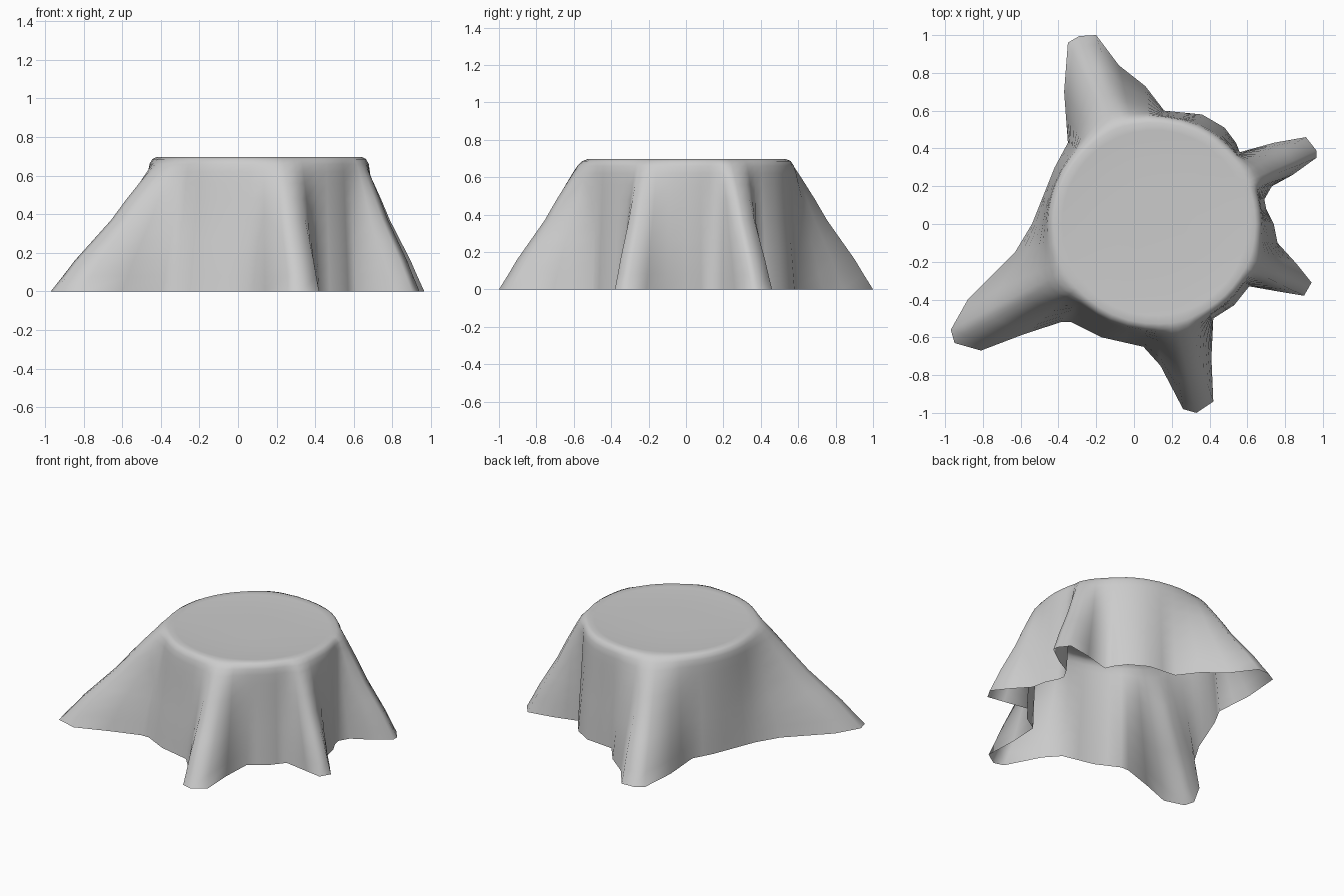
import bpy, bmesh, math

if "Cube" in bpy.data.objects:
    bpy.data.objects.remove(bpy.data.objects["Cube"])

# hem outline on the ground, counter-clockwise from the right-front fold
HEM = [(.94, -.31), (.86, -.21), (.76, -.10), (.74, 0), (.70, .08), (.69, .13),
       (.73, .20), (.84, .26), (.965, .35), (.965, .39), (.91, .46), (.74, .43),
       (.56, .38), (.54, .43), (.48, .51), (.36, .58), (.16, .60), (.06, .73),
       (-.08, .84), (-.20, 1.0), (-.29, .995), (-.35, .96), (-.37, .70),
       (-.35, .43), (-.42, .30), (-.54, 0), (-.63, -.15), (-.88, -.40),
       (-.97, -.56), (-.95, -.63), (-.81, -.67), (-.60, -.59), (-.39, -.52),
       (-.33, -.52), (-.17, -.60), (.05, -.65), (.14, -.75), (.26, -.98),
       (.33, -1.0), (.42, -.94), (.41, -.71), (.42, -.50), (.53, -.43),
       (.61, -.33), (.78, -.36), (.90, -.38)]
CX, CY, R = .11, .005, .565

# drape profile: (height, spread towards hem, rim scale)
PROFILE = [(0, 1, 1), (.08, .89, 1), (.16, .785, 1), (.26, .63, 1), (.37, .46, 1),
           (.48, .32, 1), (.56, .21, 1), (.62, .125, 1), (.66, .07, .995),
           (.685, .035, .975), (.696, .015, .94), (.693, 0, .87), (.687, 0, .6), (.686, 0, .3)]


def angle(p):
    return math.atan2(p[1] - CY, p[0] - CX)


# split wide gaps so the table rim stays round
hem = []
for i, p in enumerate(HEM):
    q = HEM[(i + 1) % len(HEM)]
    gap = (angle(q) - angle(p)) % (2 * math.pi)
    n = max(1, round(gap / math.radians(8))) if gap < math.pi else 1
    hem += [(p[0] + (q[0] - p[0]) * k / n, p[1] + (q[1] - p[1]) * k / n) for k in range(n)]

# loft the cloth from hem to centre
bm = bmesh.new()
rings = []
for z, f, s in PROFILE:
    ring = []
    for p in hem:
        a = angle(p)
        r = R * s
        x, y = CX + r * math.cos(a), CY + r * math.sin(a)
        ring.append(bm.verts.new((x + (p[0] - x) * f, y + (p[1] - y) * f, z)))
    rings.append(ring)
n = len(hem)
for lo, hi in zip(rings, rings[1:]):
    for i in range(n):
        j = (i + 1) % n
        bm.faces.new((lo[i], lo[j], hi[j], hi[i]))
mid = bm.verts.new((CX, CY, .686))
for i in range(n):
    bm.faces.new((rings[-1][i], rings[-1][(i + 1) % n], mid))
for f in bm.faces:
    f.smooth = True

mesh = bpy.data.meshes.new("draped_cloth")
bm.to_mesh(mesh)
bm.free()
cloth = bpy.data.objects.new("draped_cloth", mesh)
bpy.context.collection.objects.link(cloth)
